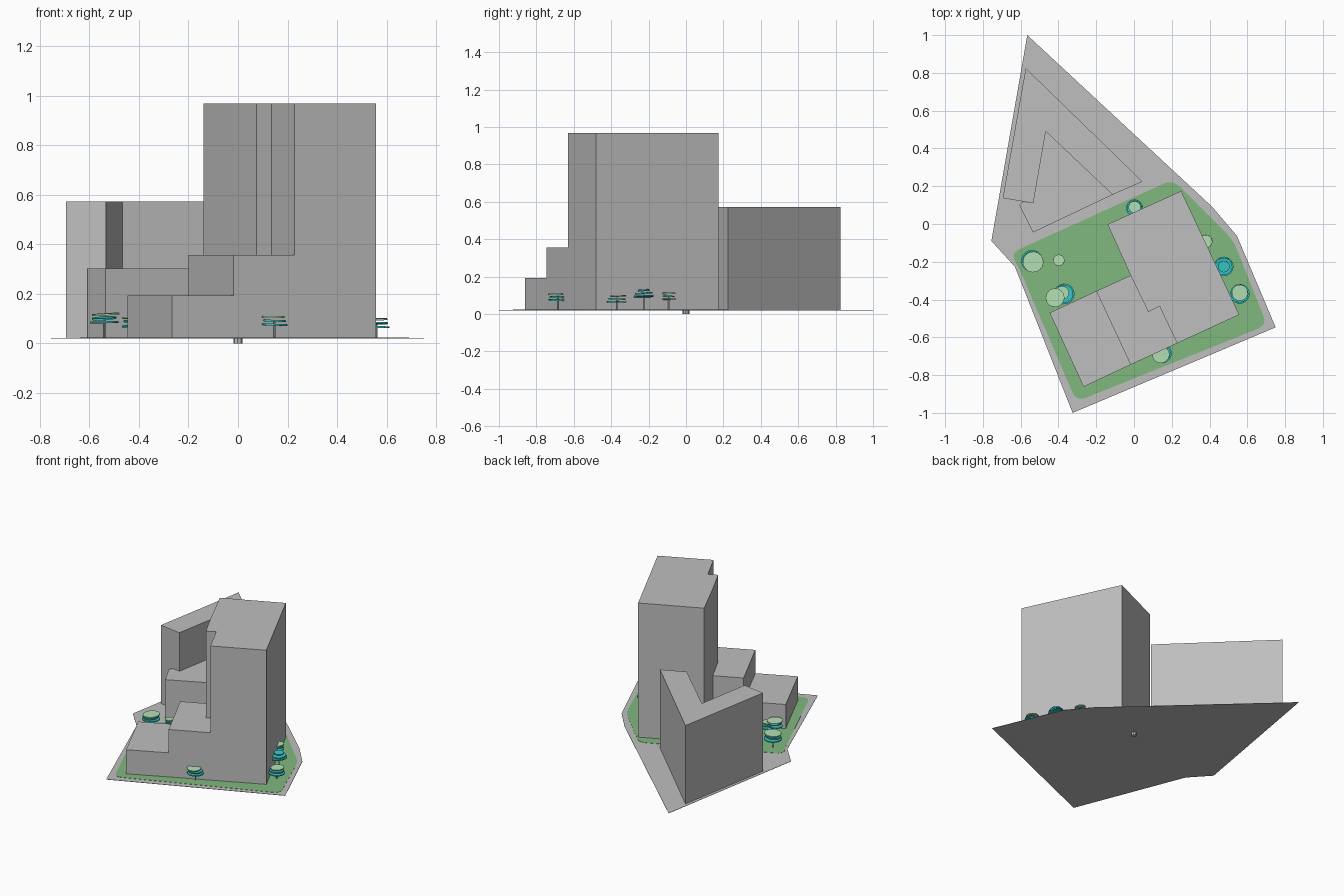
import bpy, bmesh, math, random
from mathutils import Vector, Matrix

if "Cube" in bpy.data.objects:
    bpy.data.objects.remove(bpy.data.objects["Cube"])

random.seed(4)
GROUND = 0.022


def material(name, rgb):
    m = bpy.data.materials.new(name)
    m.diffuse_color = (*rgb, 1)
    m.use_nodes = True
    m.node_tree.nodes["Principled BSDF"].inputs["Base Color"].default_value = m.diffuse_color
    return m


GREY = material("concrete grey", (0.52, 0.52, 0.52))
GRASS = material("lawn green", (0.22, 0.48, 0.21))
TEAL = material("foliage teal", (0.04, 0.58, 0.58))
LEAF = material("foliage pale green", (0.45, 0.74, 0.45))


def finish(bm, name, mat):
    bmesh.ops.recalc_face_normals(bm, faces=bm.faces)
    me = bpy.data.meshes.new(name)
    bm.to_mesh(me)
    bm.free()
    me.materials.append(mat)
    ob = bpy.data.objects.new(name, me)
    bpy.context.collection.objects.link(ob)
    return ob


def prism(name, outline, z0, z1, mat):
    """Extrude a plan outline from z0 to z1."""
    bm = bmesh.new()
    face = bm.faces.new([bm.verts.new((x, y, z0)) for x, y in outline])
    ext = bmesh.ops.extrude_face_region(bm, geom=[face], use_keep_orig=True)
    tops = [v for v in ext["geom"] if isinstance(v, bmesh.types.BMVert)]
    bmesh.ops.translate(bm, verts=tops, vec=(0, 0, z1 - z0))
    return finish(bm, name, mat)


def rounded(points, r, steps=6):
    """Round each outline corner with a quadratic curve."""
    out, n = [], len(points)
    for i in range(n):
        p = Vector(points[i])
        a = p + (Vector(points[i - 1]) - p).normalized() * r
        b = p + (Vector(points[(i + 1) % n]) - p).normalized() * r
        for k in range(steps + 1):
            t = k / steps
            out.append(tuple(a * (1 - t) ** 2 + p * 2 * t * (1 - t) + b * t * t))
    return out


def disc(name, x, y, z, r, h, mat, tilt=0.0, sides=16):
    bm = bmesh.new()
    turn = Matrix.Rotation(random.uniform(0, math.tau), 4, 'Z')
    m = Matrix.Translation((x, y, z)) @ turn @ Matrix.Rotation(tilt, 4, 'X')
    bmesh.ops.create_cone(bm, cap_ends=True, segments=sides, radius1=r,
                          radius2=r, depth=h, matrix=m)
    return finish(bm, name, mat)


# Site plate, lawn and the small peg underneath
prism("site_plate", [(-0.565, 1.0), (0.415, 0.09), (0.545, -0.063), (0.75, -0.547),
                     (-0.325, -1.0), (-0.63, -0.227), (-0.755, -0.09)],
      GROUND - 0.002, GROUND, GREY)
prism("lawn", rounded([(-0.655, -0.155), (0.205, 0.235), (0.525, -0.085),
                       (0.705, -0.535), (-0.305, -0.94), (-0.61, -0.23)], 0.055),
      GROUND, GROUND + 0.0015, GRASS)
disc("base_peg", 0, 0, GROUND / 2, 0.018, GROUND, GREY, sides=8)

# Front complex: tower with notch, middle step, low step
step_back, step_front = (-0.20, -0.355), (-0.018, -0.745)
tower_front, inner = (0.228, -0.632), (-0.018, -0.272)
notch = [(0.135, -0.435), (0.075, -0.465)]
prism("tower", [(0.25, 0.175), (0.557, -0.48), tower_front, *notch, inner,
                (-0.14, -0.002)], GROUND, 0.967, GREY)
prism("middle_step", [step_back, step_front, tower_front, *notch, inner],
      GROUND, 0.357, GREY)
prism("low_step", [(-0.447, -0.47), (-0.267, -0.862), step_front, step_back],
      GROUND, 0.193, GREY)

# Rear block: tall angled wings around a lower infill
elbow, wing_left, wing_right = (-0.467, 0.49), (-0.533, 0.11), (-0.113, 0.155)
prism("rear_wings", [(-0.573, 0.825), (0.045, 0.225), wing_right, elbow,
                     wing_left, (-0.695, 0.137)], GROUND, 0.573, GREY)
prism("rear_infill", [elbow, wing_right, (-0.535, -0.045), (-0.607, 0.10),
                      (-0.59, 0.119), wing_left], GROUND, 0.302, GREY)

# Trees: thin trunk with stacked, slightly tilted canopy plates
# (x, y, radius, crown height, pale plate offset x/y, pale plate radius or 0)
trees = [
    (-0.540, -0.195, 0.058, 0.095, 0.006, -0.006, 0.055),
    (-0.398, -0.192, 0.030, 0.095, 0.000, 0.000, 0.030),
    (-0.370, -0.370, 0.055, 0.070, -0.010, 0.006, 0.036),
    (-0.418, -0.390, 0.050, 0.080, 0.000, 0.000, 0.050),
    (0.003, 0.085, 0.045, 0.090, 0.000, 0.004, 0.032),
    (0.380, -0.092, 0.036, 0.090, 0.000, 0.000, 0.035),
    (0.475, -0.225, 0.052, 0.105, 0.0, 0.0, 0),
    (0.560, -0.370, 0.052, 0.075, 0.000, 0.006, 0.043),
    (0.148, -0.685, 0.052, 0.085, -0.006, -0.006, 0.046),
]
for i, (x, y, r, z, dx, dy, pr) in enumerate(trees, 1):
    disc(f"trunk_{i}", x, y, (GROUND + z) / 2, 0.004, z - GROUND, GREY, sides=6)
    for k in range(2):
        disc(f"canopy_{i}_{k}", x, y, z - 0.010 + 0.016 * k, r * (1 - 0.12 * k),
             0.007, TEAL, random.uniform(-0.12, 0.12))
    top = LEAF if pr else TEAL
    disc(f"canopy_top_{i}", x + dx, y + dy, z + 0.022, pr or r * 0.6,
         0.007, top, random.uniform(-0.08, 0.08))
